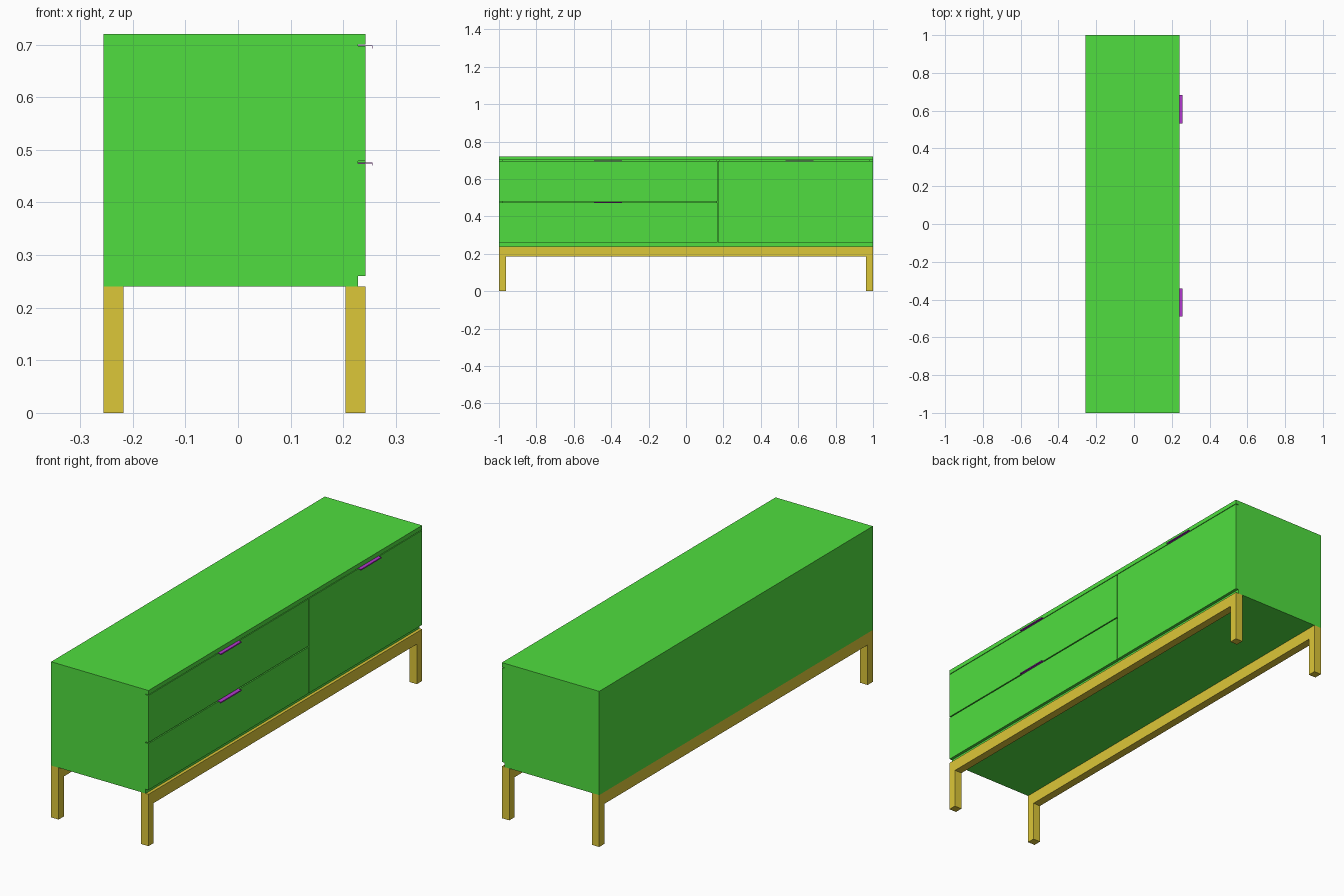
import bpy
import bmesh

if "Cube" in bpy.data.objects:
    bpy.data.objects.remove(bpy.data.objects["Cube"])


def material(name, color):
    m = bpy.data.materials.new(name)
    m.diffuse_color = color
    m.use_nodes = True
    m.node_tree.nodes["Principled BSDF"].inputs["Base Color"].default_value = m.diffuse_color
    return m


GREEN = material("green_lacquer", (0.08, 0.73, 0.05, 1))
YELLOW = material("yellow_frame", (0.72, 0.57, 0.04, 1))
PURPLE = material("purple_metal", (0.45, 0.04, 0.62, 1))


def prism(name, profile, y0, y1, mat):
    """Extrude an x-z profile along y."""
    bm = bmesh.new()
    face = bm.faces.new([bm.verts.new((x, y0, z)) for x, z in profile])
    ext = bmesh.ops.extrude_face_region(bm, geom=[face])
    verts = [v for v in ext["geom"] if isinstance(v, bmesh.types.BMVert)]
    bmesh.ops.translate(bm, vec=(0, y1 - y0, 0), verts=verts)
    bmesh.ops.recalc_face_normals(bm, faces=bm.faces)
    me = bpy.data.meshes.new(name)
    bm.to_mesh(me)
    bm.free()
    me.materials.append(mat)
    ob = bpy.data.objects.new(name, me)
    bpy.context.collection.objects.link(ob)
    return ob


def box(name, x, y, z, mat):
    return prism(name, [(x[0], z[0]), (x[1], z[0]), (x[1], z[1]), (x[0], z[1])],
                 y[0], y[1], mat)


BACK, INNER, FRONT = -0.256, 0.228, 0.242
T = 0.02
LEG = 0.038

# Cabinet carcass
box("top_panel", (BACK, FRONT), (-1, 1), (0.70, 0.72), GREEN)
box("bottom_panel", (BACK, INNER), (-1, 1), (0.24, 0.26), GREEN)
box("left_side", (BACK, INNER), (-1, -1 + T), (0.26, 0.70), GREEN)
box("right_side", (BACK, INNER), (1 - T, 1), (0.26, 0.70), GREEN)
box("back_panel", (BACK, BACK + T), (-1 + T, 1 - T), (0.26, 0.70), GREEN)
box("divider", (BACK + T, INNER), (0.16, 0.18), (0.26, 0.70), GREEN)

# Drawer fronts and door
box("lower_drawer_front", (INNER, FRONT), (-1, 0.168), (0.26, 0.474), GREEN)
box("upper_drawer_front", (INNER, FRONT), (-1, 0.168), (0.479, 0.697), GREEN)
box("door_front", (INNER, FRONT), (0.172, 1), (0.26, 0.697), GREEN)

# Folded edge pulls resting on the fronts
for name, yc, z in (("lower_drawer_pull", -0.416, 0.474),
                    ("upper_drawer_pull", -0.416, 0.697),
                    ("door_pull", 0.608, 0.697)):
    tip, t = 0.256, 0.0015
    prism(name, [(INNER, z), (tip - t, z), (tip - t, z - 0.004), (tip, z - 0.004),
                 (tip, z + t), (INNER, z + t)], yc - 0.075, yc + 0.075, PURPLE)

# Legs and long rails
for side, x in (("back", (BACK, BACK + LEG)), ("front", (FRONT - LEG, FRONT))):
    box(side + "_left_leg", x, (-1, -1 + LEG), (0, 0.24), YELLOW)
    box(side + "_right_leg", x, (1 - LEG, 1), (0, 0.24), YELLOW)
    box(side + "_rail", x, (-1 + LEG, 1 - LEG), (0.185, 0.24), YELLOW)
